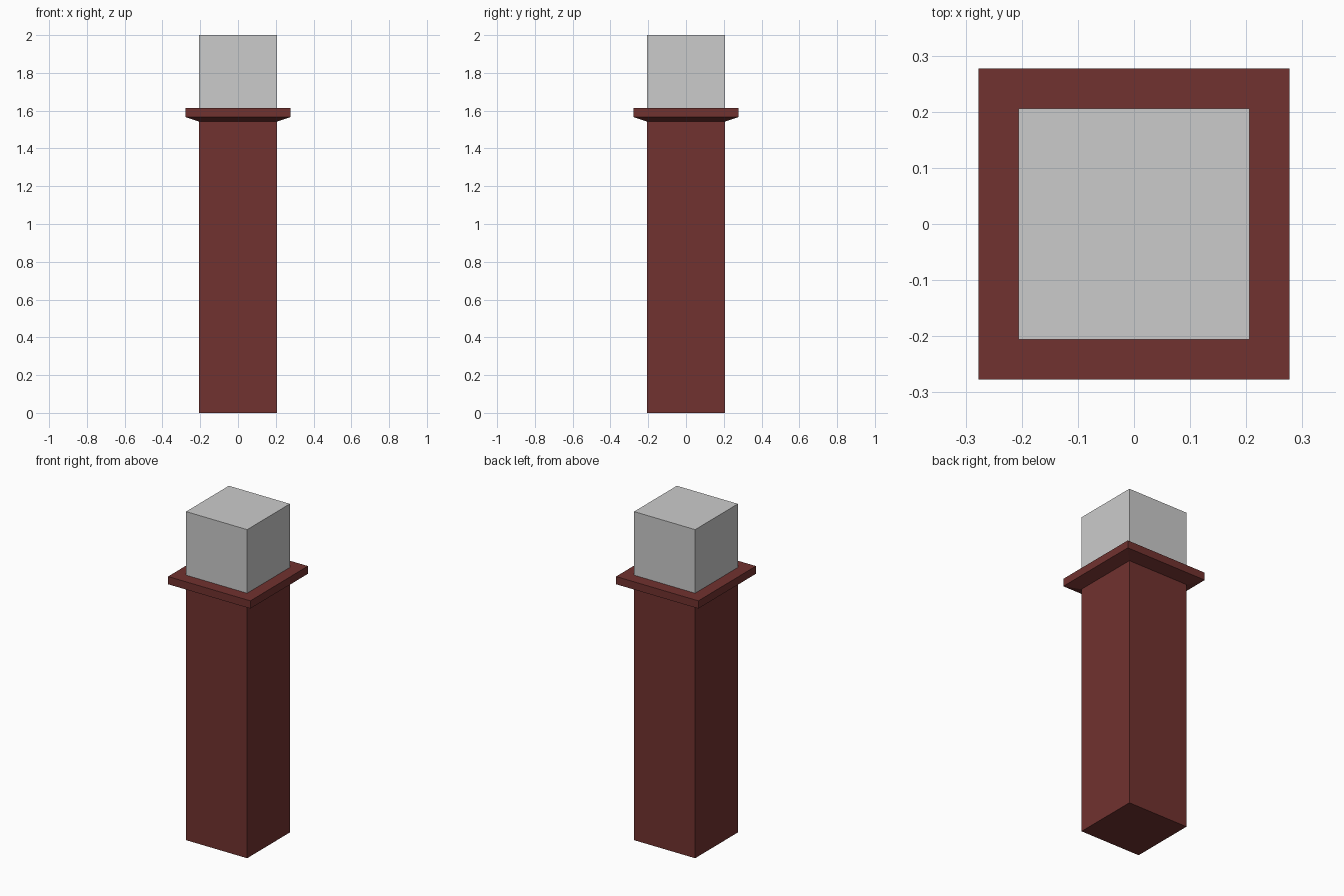
import bpy
import bmesh

if "Cube" in bpy.data.objects:
    bpy.data.objects.remove(bpy.data.objects["Cube"])

HALF = 0.2055    # half width of shaft and cap
COLLAR = 0.277   # half width of collar
COLLAR_BOTTOM, COLLAR_EDGE, COLLAR_TOP = 1.542, 1.566, 1.613


def square_stack(name, profile, material=None):
    """Skin square rings given as (half width, z), closed at both ends."""
    bm = bmesh.new()
    rings = [[bm.verts.new((sx * h, sy * h, z))
              for sx, sy in ((-1, -1), (1, -1), (1, 1), (-1, 1))]
             for h, z in profile]
    for low, high in zip(rings, rings[1:]):
        for i in range(4):
            j = (i + 1) % 4
            bm.faces.new((low[i], low[j], high[j], high[i]))
    bm.faces.new(rings[0][::-1])
    bm.faces.new(rings[-1])
    mesh = bpy.data.meshes.new(name)
    bm.to_mesh(mesh)
    bm.free()
    if material:
        mesh.materials.append(material)
    obj = bpy.data.objects.new(name, mesh)
    bpy.context.collection.objects.link(obj)
    return obj


red = bpy.data.materials.new("dark_red")
red.diffuse_color = (0.165, 0.032, 0.029, 1)
red.use_nodes = True
red.node_tree.nodes["Principled BSDF"].inputs["Base Color"].default_value = red.diffuse_color

# Red shaft flaring into the collar with its sloped underside
square_stack("shaft_and_collar", [(HALF, 0), (HALF, COLLAR_BOTTOM),
                                  (COLLAR, COLLAR_EDGE), (COLLAR, COLLAR_TOP)], red)

# Plain grey block standing on the collar
square_stack("top_block", [(HALF, COLLAR_TOP), (HALF, 2.0)])
